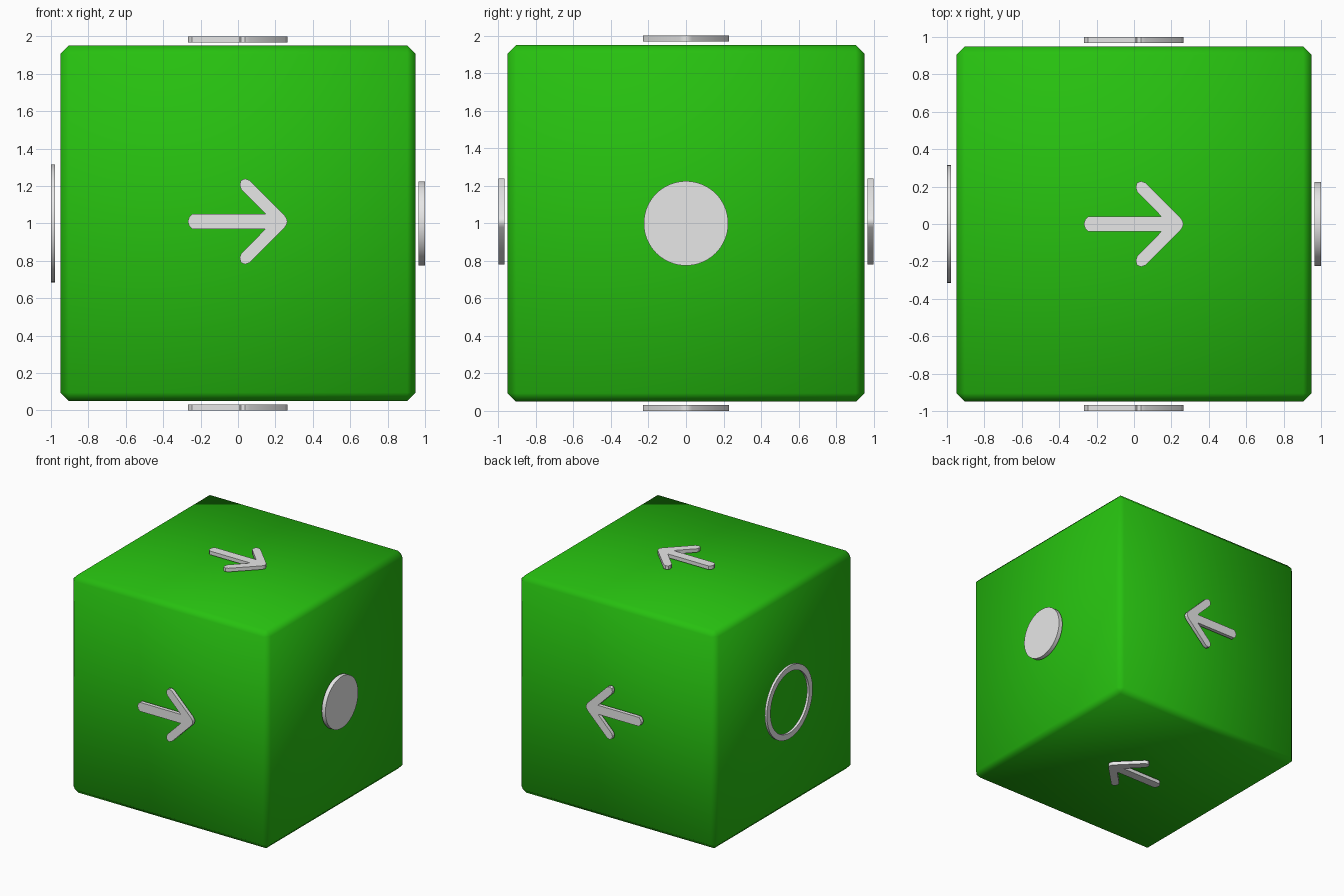
import bpy, bmesh, math
from mathutils import Matrix, Vector

if "Cube" in bpy.data.objects:
    bpy.data.objects.remove(bpy.data.objects["Cube"])


def material(name, rgb):
    m = bpy.data.materials.new(name)
    m.diffuse_color = (*rgb, 1.0)
    m.use_nodes = True
    m.node_tree.nodes["Principled BSDF"].inputs["Base Color"].default_value = m.diffuse_color
    return m


green = material("leaf_green", (0.02, 0.53, 0.005))
grey = material("light_grey", (0.8, 0.8, 0.8))


def finish(name, bm, mat, smooth_angle):
    bmesh.ops.recalc_face_normals(bm, faces=bm.faces[:])
    me = bpy.data.meshes.new(name)
    bm.to_mesh(me)
    bm.free()
    me.materials.append(mat)
    ob = bpy.data.objects.new(name, me)
    bpy.context.collection.objects.link(ob)
    bpy.ops.object.select_all(action='DESELECT')
    ob.select_set(True)
    bpy.context.view_layer.objects.active = ob
    if smooth_angle is None:
        bpy.ops.object.shade_smooth()
    else:
        bpy.ops.object.shade_smooth_by_angle(angle=math.radians(smooth_angle))
    return ob


def place(axis, degrees, lift=0.0):
    # turns a symbol drawn on the top side (+z) onto another side of the cube
    return Matrix.Translation((0, 0, 1 + lift)) @ Matrix.Rotation(math.radians(degrees), 4, axis)


def plate(name, outline, z0, z1, matrix):
    bm = bmesh.new()
    low = [bm.verts.new((x, y, z0)) for x, y in outline]
    high = [bm.verts.new((x, y, z1)) for x, y in outline]
    bm.faces.new(low[::-1])
    bm.faces.new(high)
    n = len(outline)
    for i in range(n):
        j = (i + 1) % n
        bm.faces.new((low[i], low[j], high[j], high[i]))
    bm.transform(matrix)
    return finish(name, bm, grey, 30)


def circle(r, n=64):
    return [(r * math.cos(2 * math.pi * i / n), r * math.sin(2 * math.pi * i / n)) for i in range(n)]


# cube body with chamfered edges, smoothed across the chamfers
bm = bmesh.new()
bmesh.ops.create_cube(bm, size=1.9, matrix=Matrix.Translation((0, 0, 1)))
bmesh.ops.bevel(bm, geom=bm.edges[:], offset=0.045, offset_type='OFFSET',
                segments=1, profile=0.5, affect='EDGES')
finish("cube_body", bm, green, None)

# arrows on four sides, all pointing along +x; half outline is mirrored
half = [(-0.262, 0.022), (-0.245, 0.039), (0.148, 0.039), (0.017, 0.171), (0.009, 0.195),
        (0.016, 0.220), (0.038, 0.229), (0.062, 0.220), (0.250, 0.032), (0.260, 0.016)]
arrow = [(-0.268, 0)] + half + [(0.264, 0)] + [(x, -y) for x, y in reversed(half)]
for side, degrees, lift in (("top", 0, 0), ("bottom", 180, 0), ("front", 90, 0.01), ("back", -90, 0.01)):
    plate(side + "_arrow", arrow, 0.968, 1.0, place('X', degrees, lift))

# solid disc on the right side
plate("right_disc", circle(0.225), 0.964, 1.0, place('Y', 90))

# open ring on the left side
bm = bmesh.new()
loops = [[bm.verts.new((x, y, z)) for x, y in circle(r)]
         for r, z in ((0.315, 0.979), (0.315, 1.0), (0.265, 1.0), (0.265, 0.979))]
for k in range(4):
    a, b = loops[k], loops[(k + 1) % 4]
    for i in range(64):
        j = (i + 1) % 64
        bm.faces.new((a[i], a[j], b[j], b[i]))
bm.transform(place('Y', -90))
finish("left_ring", bm, grey, 30)
